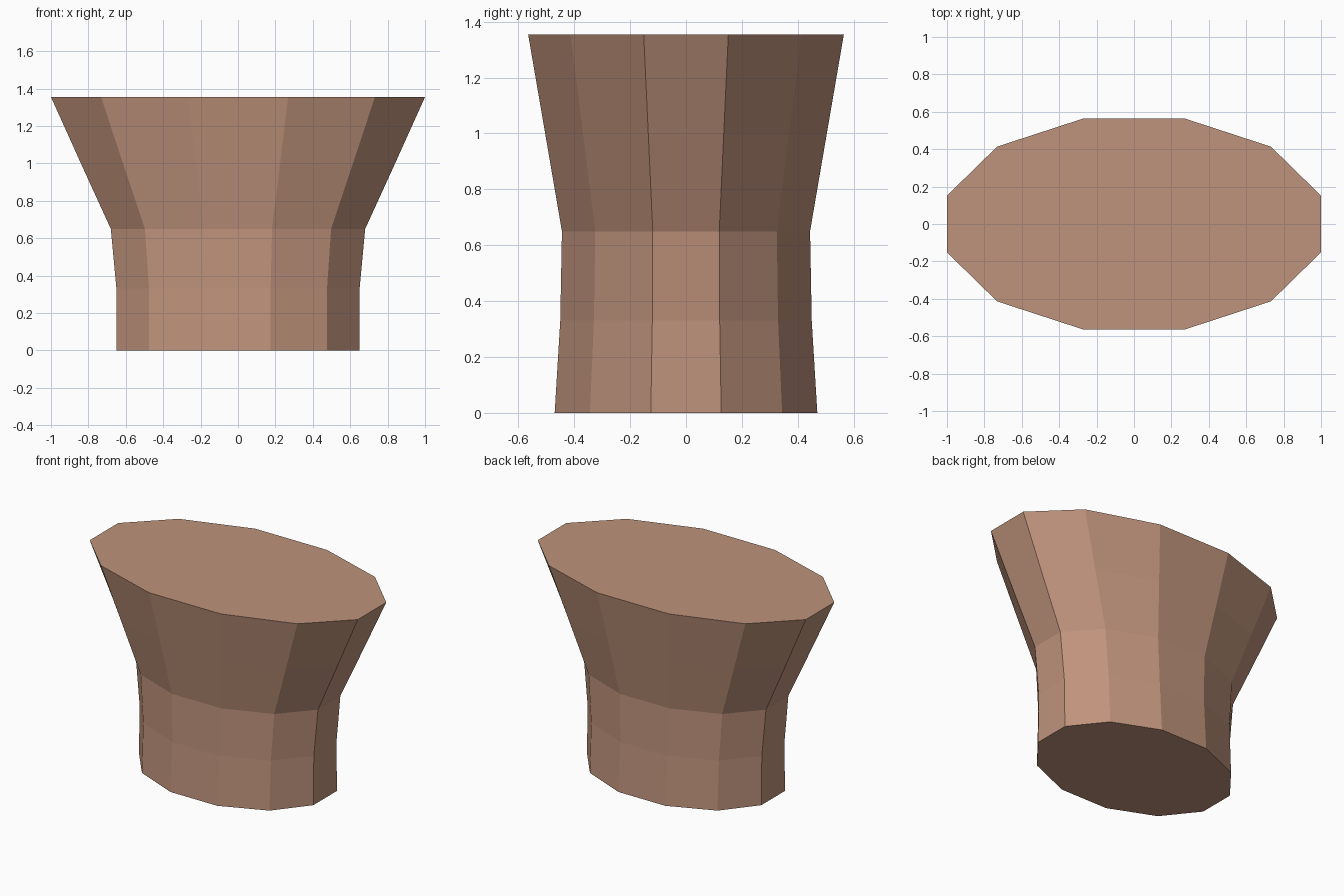
import bpy, bmesh, math

if "Cube" in bpy.data.objects:
    bpy.data.objects.remove(bpy.data.objects["Cube"])

SIDES = 12
# height, half width in x, half depth in y
RINGS = [(0.0, 0.65, 0.47), (0.33, 0.65, 0.45), (0.65, 0.68, 0.444),
         (1.0, 0.84, 0.504), (1.355, 1.0, 0.565)]

clay = bpy.data.materials.new("warm_tan")
clay.diffuse_color = (0.52, 0.29, 0.20, 1)
clay.use_nodes = True
clay.node_tree.nodes["Principled BSDF"].inputs["Base Color"].default_value = clay.diffuse_color

# Flared oval body: stacked twelve-sided rings bridged with quads
bm = bmesh.new()
half = math.pi / SIDES
loops = []
for z, w, d in RINGS:
    loops.append([bm.verts.new((w * math.cos(a) / math.cos(half),
                                d * math.sin(a) / math.cos(half), z))
                  for a in (half + 2 * half * i for i in range(SIDES))])
for low, high in zip(loops, loops[1:]):
    for i in range(SIDES):
        j = (i + 1) % SIDES
        bm.faces.new((low[i], low[j], high[j], high[i]))

# Flat bottom and top caps
bm.faces.new(loops[0][::-1])
bm.faces.new(loops[-1])

mesh = bpy.data.meshes.new("flared_body")
bm.to_mesh(mesh)
bm.free()
mesh.materials.append(clay)
body = bpy.data.objects.new("flared_body", mesh)
bpy.context.collection.objects.link(body)
